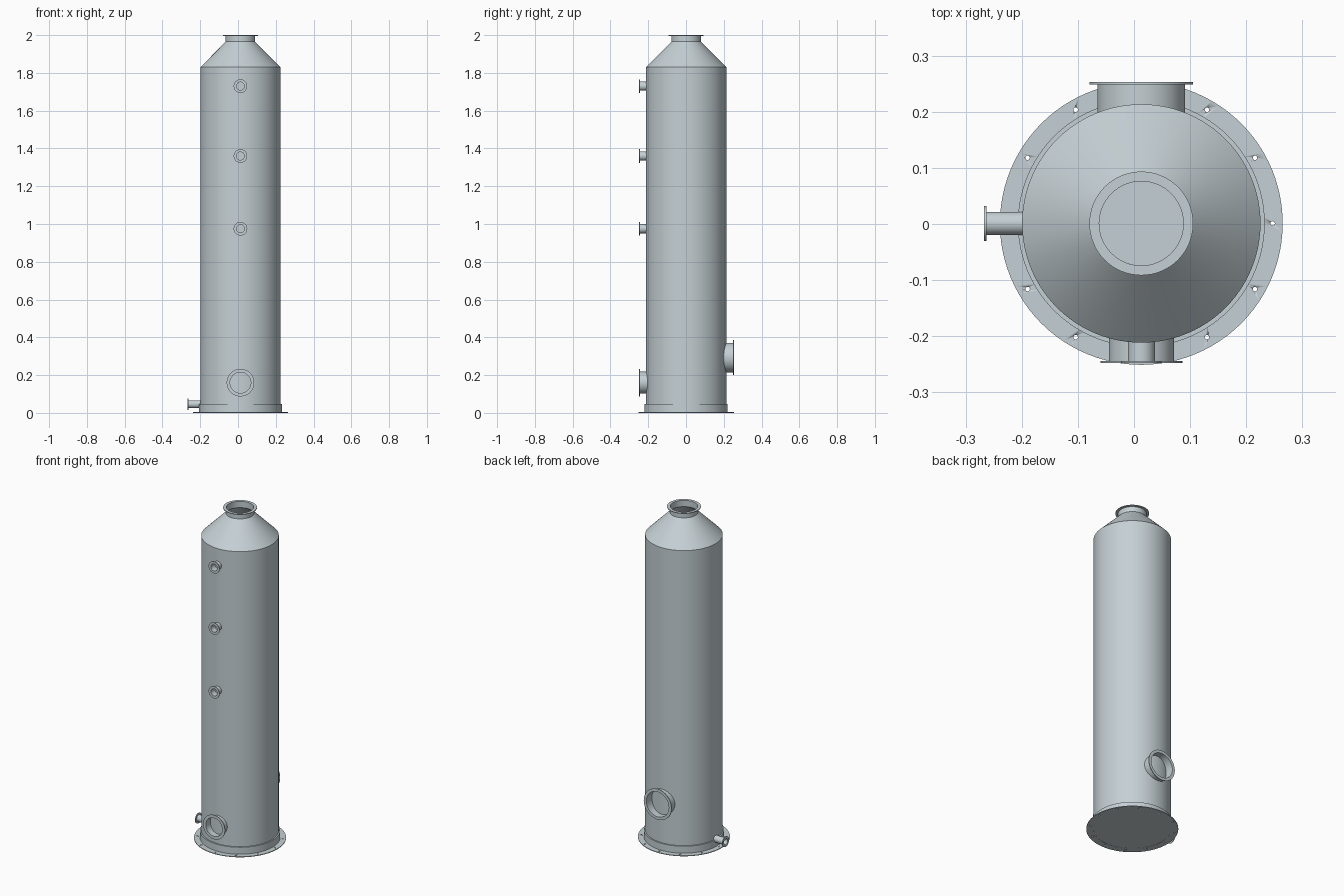
import bpy, bmesh, math
from mathutils import Matrix, Vector

cube = bpy.data.objects.get("Cube")
if cube:
    bpy.data.objects.remove(cube)

CENTRE = Vector((0.013, 0.001, 0))
SHELL_R, WALL = 0.2125, 0.004

steel = bpy.data.materials.new("pale_steel")
steel.use_nodes = True
colour = (0.56, 0.63, 0.66, 1)
steel.diffuse_color = colour
steel.node_tree.nodes["Principled BSDF"].inputs["Base Color"].default_value = colour


def add_object(name, bm):
    bmesh.ops.recalc_face_normals(bm, faces=bm.faces)
    mesh = bpy.data.meshes.new(name)
    bm.to_mesh(mesh)
    bm.free()
    mesh.shade_smooth()
    mesh.set_sharp_from_angle(angle=math.radians(30))
    mesh.materials.append(steel)
    obj = bpy.data.objects.new(name, mesh)
    bpy.context.collection.objects.link(obj)
    return obj


def lathe(name, profile, matrix, steps=96):
    """Revolve a closed (radius, height) outline around the local z axis."""
    bm = bmesh.new()
    verts = [bm.verts.new((r, 0, z)) for r, z in profile]
    edges = [bm.edges.new((verts[i - 1], verts[i])) for i in range(len(verts))]
    bmesh.ops.spin(bm, geom=verts + edges, cent=(0, 0, 0), axis=(0, 0, 1),
                   angle=math.tau, steps=steps)
    bmesh.ops.remove_doubles(bm, verts=bm.verts, dist=1e-5)
    bmesh.ops.dissolve_degenerate(bm, edges=bm.edges, dist=1e-6)
    bm.transform(matrix)
    return add_object(name, bm)


def flanged_pipe(name, origin, direction, start, end, pipe_r, flange_r, wall=0.003):
    """Open pipe stub with a thin flange at its outer end."""
    lip = end - 0.004
    profile = [(pipe_r - wall, start), (pipe_r, start), (pipe_r, lip),
               (flange_r, lip), (flange_r, end), (pipe_r - wall, end)]
    turn = Vector(direction).to_track_quat('Z', 'Y').to_matrix().to_4x4()
    return lathe(name, profile, Matrix.Translation(origin) @ turn, 64)


upright = Matrix.Translation(CENTRE)

# Hollow shell with the conical top
lathe("tower_shell", [
    (SHELL_R - WALL, 0.004), (SHELL_R, 0.004), (SHELL_R, 1.83), (0.078, 1.965),
    (0.075, 1.963), (SHELL_R - WALL, 1.827)], upright)

# Top outlet
flanged_pipe("top_outlet", CENTRE, (0, 0, 1), 1.962, 2.0, 0.078, 0.0925)

# Base skirt and floor
lathe("base_skirt", [
    (SHELL_R - 0.001, 0.003), (0.22, 0.003), (0.22, 0.046),
    (SHELL_R - 0.001, 0.046)], upright)
lathe("base_floor", [(0, 0.001), (SHELL_R, 0.001), (SHELL_R, 0.004), (0, 0.004)], upright)

# Base flange, drilled with a circle of bolt holes
flange = lathe("base_flange", [
    (SHELL_R, 0), (0.252, 0), (0.252, 0.004), (SHELL_R, 0.004)], upright)
bm = bmesh.new()
for i in range(12):
    spot = CENTRE + Matrix.Rotation(i * math.tau / 12, 3, 'Z') @ Vector((0.234, 0, 0))
    bmesh.ops.create_cone(bm, cap_ends=True, segments=16, radius1=0.004,
                          radius2=0.004, depth=0.04, matrix=Matrix.Translation(spot))
cutter = add_object("bolt_hole_cutter", bm)
cutter.hide_render = True
drill = flange.modifiers.new("bolt_holes", 'BOOLEAN')
drill.operation = 'DIFFERENCE'
drill.solver = 'EXACT'
drill.object = cutter
graph = bpy.context.evaluated_depsgraph_get()
drilled = bpy.data.meshes.new_from_object(flange.evaluated_get(graph))
flange.modifiers.clear()
flange.data = drilled
bpy.data.objects.remove(cutter)

# Side connections: name, direction, height, reach, pipe radius, flange radius
front, back, right = (0, -1, 0), (0, 1, 0), (-1, 0, 0)
for name, direction, height, reach, pipe_r, flange_r in [
        ("upper_front_nozzle", front, 1.73, 0.249, 0.024, 0.036),
        ("middle_front_nozzle", front, 1.36, 0.249, 0.024, 0.036),
        ("lower_front_nozzle", front, 0.975, 0.249, 0.024, 0.036),
        ("front_handhole", front, 0.16, 0.249, 0.058, 0.073),
        ("back_inlet", back, 0.293, 0.252, 0.078, 0.0925),
        ("drain_nozzle", right, 0.046, 0.28, 0.0205, 0.031)]:
    start = math.sqrt((SHELL_R - 0.003) ** 2 - pipe_r ** 2)
    flanged_pipe(name, CENTRE + Vector((0, 0, height)), direction, start, reach,
                 pipe_r, flange_r)
